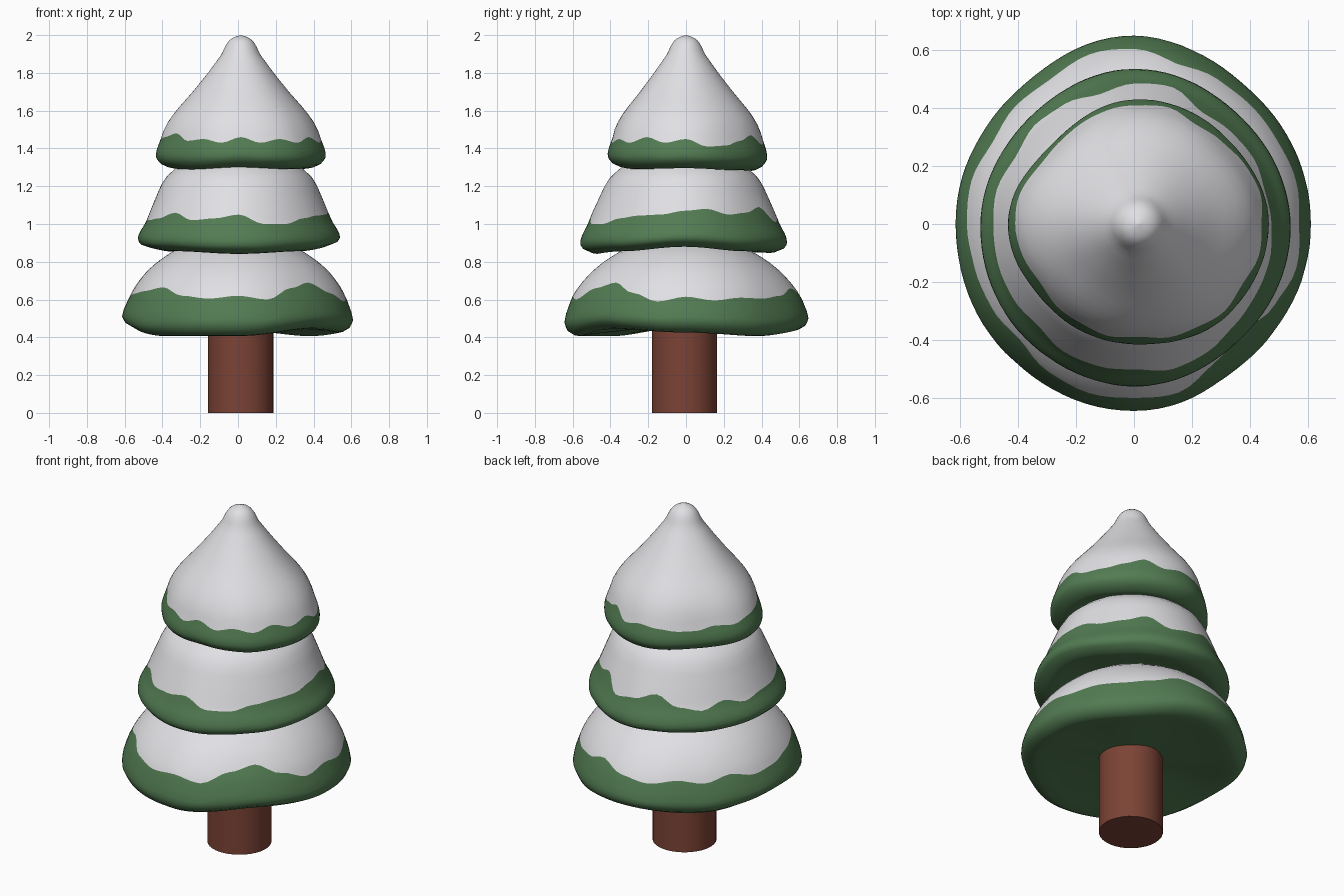
import bpy, bmesh, math

if "Cube" in bpy.data.objects:
    bpy.data.objects.remove(bpy.data.objects["Cube"])


def material(name, rgb):
    m = bpy.data.materials.new(name)
    m.diffuse_color = (*rgb, 1.0)
    m.use_nodes = True
    m.node_tree.nodes["Principled BSDF"].inputs["Base Color"].default_value = m.diffuse_color
    return m


GREEN = material("needle green", (0.085, 0.20, 0.085))
SNOW = material("snow white", (0.75, 0.75, 0.78))
BARK = material("bark brown", (0.20, 0.056, 0.036))
SEGS = 96


def around(values, a, smooth=True):
    """Cyclic interpolation of evenly spaced values at angle a."""
    n = len(values)
    p = (a / math.tau * n) % n
    i = int(p)
    f = p - i
    if smooth:
        f = f * f * (3 - 2 * f)
    return values[i % n] * (1 - f) + values[(i + 1) % n] * f


def radius(profile, z):
    """Radius of a (z, r) profile at height z."""
    if z <= profile[0][0]:
        return profile[0][1]
    for (z0, r0), (z1, r1) in zip(profile, profile[1:]):
        if z <= z1:
            return r0 + (r1 - r0) * (z - z0) / (z1 - z0)
    return profile[-1][1]


def tier(name, centre, profile, rim, lift, line):
    """Wobbly lathed bough; faces above the wavy snow line are snow.
    rim and lift start at +x (45 degree steps), line at -x (15 degree steps)."""
    bm = bmesh.new()
    mean = max(r for _, r in profile)
    z_low, z_top = profile[0][0], profile[-1][0]
    low_rows, snow_rows = 9, 20
    rows = []

    def ring(fn):
        vs = []
        for k in range(SEGS):
            a = math.tau * k / SEGS
            r, z = fn(a)
            vs.append(bm.verts.new((centre[0] + r * math.cos(a),
                                    centre[1] + r * math.sin(a), z)))
        rows.append(vs)

    # underside
    for frac, up in ((0.5, 0.025), (0.85, 0.005), (0.95, -0.004)):
        ring(lambda a: (profile[0][1] * frac * around(rim, a) / mean,
                        z_low + up + around(lift, a) * frac))
    # green skirt from rim to snow line
    for i in range(low_rows + 1):
        t = i / low_rows

        def skirt(a):
            z = z_low + (around(line, a + math.pi) - z_low) * t
            return (radius(profile, z) * around(rim, a) / mean,
                    z + around(lift, a) * (1 - t))
        ring(skirt)
    first_snow = len(rows) - 1
    # snow cap, rows crowding towards the tip
    for i in range(1, snow_rows):
        t = math.sin(math.pi / 2 * i / snow_rows)

        def cap(a):
            z0 = around(line, a + math.pi)
            z = z0 + (z_top - z0) * t
            f = 1 + (around(rim, a) / mean - 1) * (1 - t)
            return radius(profile, z) * f, z
        ring(cap)

    for j, (lo, hi) in enumerate(zip(rows, rows[1:])):
        for k in range(SEGS):
            n = (k + 1) % SEGS
            f = bm.faces.new((lo[k], lo[n], hi[n], hi[k]))
            f.material_index = int(j >= first_snow)
    bottom = bm.verts.new((*centre, z_low + 0.03))
    top = bm.verts.new((*centre, z_top))
    for k in range(SEGS):
        n = (k + 1) % SEGS
        bm.faces.new((rows[0][n], rows[0][k], bottom))
        bm.faces.new((rows[-1][k], rows[-1][n], top)).material_index = 1
    for f in bm.faces:
        f.smooth = True
    me = bpy.data.meshes.new(name)
    bm.to_mesh(me)
    bm.free()
    me.materials.append(GREEN)
    me.materials.append(SNOW)
    bpy.context.collection.objects.link(bpy.data.objects.new(name, me))


# three boughs
tier("lower_boughs", (0.0, 0.0),
     [(0.42, 0.57), (0.44, 0.605), (0.48, 0.625), (0.53, 0.615), (0.60, 0.59),
      (0.65, 0.565), (0.70, 0.53), (0.75, 0.487), (0.80, 0.43), (0.85, 0.355),
      (0.90, 0.25), (0.95, 0.0)],
     [0.61, 0.61, 0.65, 0.61, 0.615, 0.63, 0.645, 0.61],
     [0.01, -0.01, 0.02, 0.0, 0.04, -0.01, -0.01, 0.03],
     [.61, .63, .645, .665, .62, .605, .62, .60, .66, .69, .635, .59,
      .615, .595, .61, .605, .62, .66, .62, .60, .62, .60, .63, .60])
tier("middle_boughs", (0.005, -0.01),
     [(0.86, 0.47), (0.875, 0.515), (0.90, 0.535), (0.93, 0.533), (0.96, 0.52),
      (1.0, 0.497), (1.1, 0.457), (1.2, 0.415), (1.25, 0.385), (1.3, 0.33),
      (1.34, 0.25), (1.38, 0.0)],
     [0.535, 0.525, 0.545, 0.525, 0.535, 0.54, 0.55, 0.53],
     [0.025, 0.0, -0.01, -0.005, 0.015, 0.0, -0.015, 0.0],
     [1.02, 1.02, 1.03, 1.06, 1.02, 1.03, 1.05, 1.0, 1.0, 1.03, 1.045, 1.05,
      1.07, 1.08, 1.05, 1.06, 1.09, 1.01, 1.03, 1.07, 1.01, 0.99, 1.03, 1.0])
tier("top_boughs", (0.015, 0.0),
     [(1.295, 0.37), (1.31, 0.405), (1.34, 0.432), (1.37, 0.435), (1.4, 0.428),
      (1.45, 0.41), (1.5, 0.395), (1.55, 0.37), (1.6, 0.335), (1.7, 0.25),
      (1.8, 0.172), (1.9, 0.1), (1.95, 0.078), (1.975, 0.058), (1.99, 0.036), (2.0, 0.0)],
     [0.45, 0.425, 0.43, 0.405, 0.45, 0.42, 0.415, 0.44],
     [0.005, -0.005, -0.01, 0.0, 0.005, -0.005, 0.01, 0.0],
     [1.45, 1.46, 1.48, 1.44, 1.45, 1.43, 1.46, 1.43, 1.45, 1.43, 1.46, 1.43,
      1.45, 1.41, 1.415, 1.44, 1.47, 1.42, 1.44, 1.43, 1.42, 1.42, 1.44, 1.43])

# trunk
bpy.ops.mesh.primitive_cylinder_add(vertices=32, radius=0.173, depth=0.5,
                                    location=(0.015, -0.008, 0.25))
trunk = bpy.context.object
trunk.name = "trunk"
trunk.data.materials.append(BARK)
bpy.ops.object.shade_smooth_by_angle()
